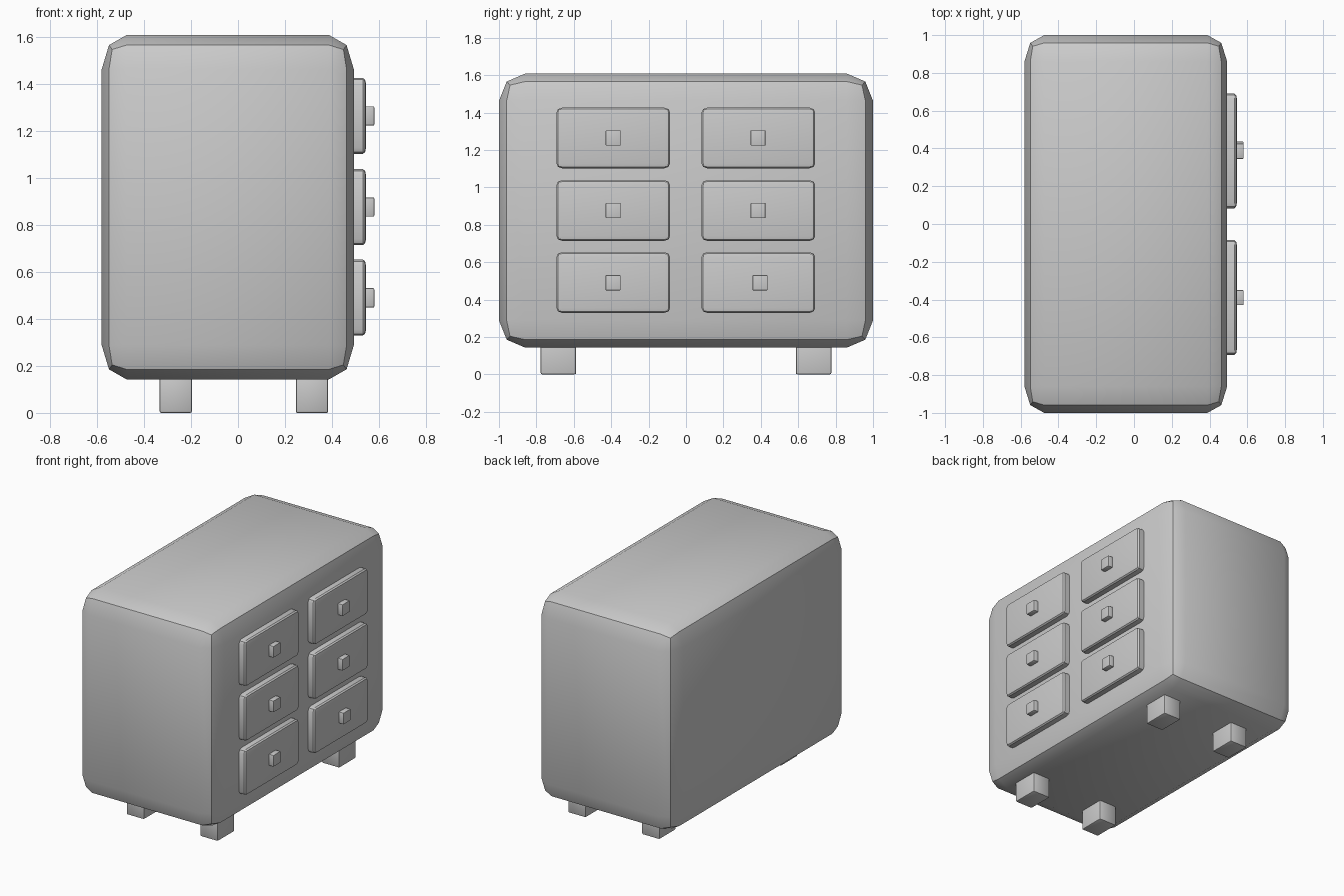
import bpy, bmesh
from mathutils import Vector

if "Cube" in bpy.data.objects:
    bpy.data.objects.remove(bpy.data.objects["Cube"])


def box(name, lo, hi, radius, segments=2):
    """Box between two corners, with a bevel radius given per axis."""
    lo, hi, r = Vector(lo), Vector(hi), Vector(radius)
    centre, size = (lo + hi) / 2, hi - lo
    bm = bmesh.new()
    bmesh.ops.create_cube(bm, size=1)
    # Bevel in a space where the radius is 1 on every axis, then stretch back
    bmesh.ops.scale(bm, vec=[s / k for s, k in zip(size, r)], verts=bm.verts)
    bmesh.ops.bevel(bm, geom=bm.edges[:], offset=1, offset_type='OFFSET',
                    segments=segments, profile=0.5, affect='EDGES')
    bmesh.ops.scale(bm, vec=r, verts=bm.verts)
    bmesh.ops.recalc_face_normals(bm, faces=bm.faces)
    mesh = bpy.data.meshes.new(name)
    bm.to_mesh(mesh)
    bm.free()
    obj = bpy.data.objects.new(name, mesh)
    obj.location = centre
    bpy.context.collection.objects.link(obj)
    bpy.ops.object.select_all(action='DESELECT')
    obj.select_set(True)
    bpy.context.view_layer.objects.active = obj
    bpy.ops.object.shade_smooth_by_angle(angle=0.5236)
    return obj


# Cabinet body with softly chamfered edges
box("cabinet_body", (-0.58, -1.0, 0.143), (0.493, 1.0, 1.608), (0.105, 0.14, 0.145))

# Four short square legs
for x_name, x in (("back", -0.265), ("front", 0.315)):
    for y_name, y in (("left", -0.682), ("right", 0.682)):
        box(f"{x_name}_{y_name}_leg", (x - 0.069, y - 0.095, 0.0),
            (x + 0.069, y + 0.095, 0.19), (0.007, 0.01, 0.008))

# Two columns of three drawers, each with a small square knob
for row, z, knob_z in (("top", 1.264, 1.264), ("middle", 0.876, 0.876), ("bottom", 0.491, 0.49)):
    for col, y, knob_y in (("left", -0.389, -0.39), ("right", 0.387, 0.385)):
        if (row, col) == ("bottom", "right"):
            knob_y = 0.396
        box(f"{row}_{col}_drawer", (0.44, y - 0.304, z - 0.162),
            (0.545, y + 0.304, z + 0.162), (0.014, 0.03, 0.026))
        box(f"{row}_{col}_knob", (0.52, knob_y - 0.04, knob_z - 0.041),
            (0.58, knob_y + 0.04, knob_z + 0.041), (0.003, 0.005, 0.005))
